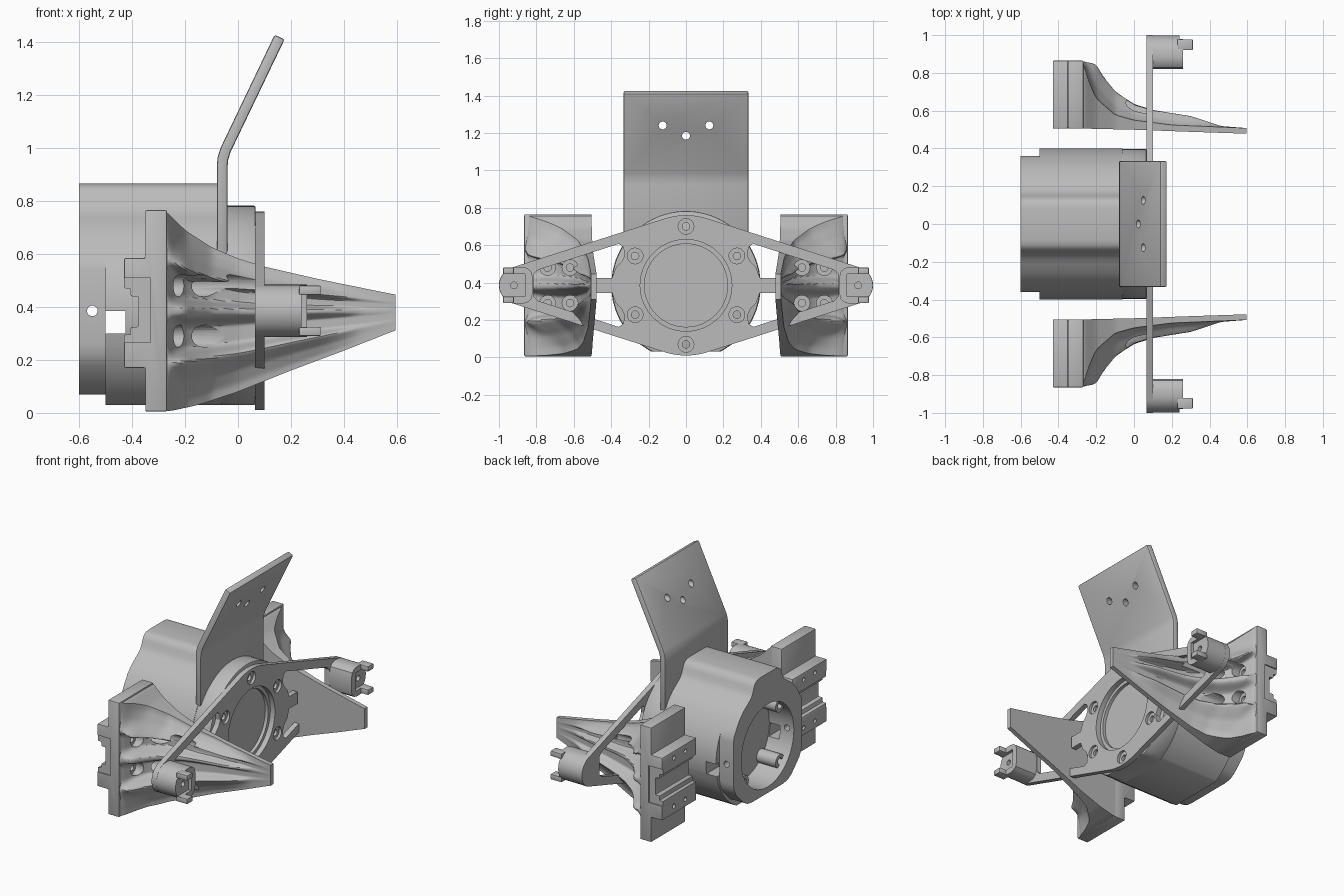
import bpy, bmesh, math

if "Cube" in bpy.data.objects:
    bpy.data.objects.remove(bpy.data.objects["Cube"], do_unlink=True)

GREY = (0.5, 0.5, 0.5, 1)
grey = bpy.data.materials.new("plain grey")
grey.use_nodes = True
grey.diffuse_color = GREY
grey.node_tree.nodes["Principled BSDF"].inputs["Base Color"].default_value = GREY
CZ = 0.385  # height of the main axis
parts = []


def make(name, bm):
    bmesh.ops.recalc_face_normals(bm, faces=bm.faces)
    me = bpy.data.meshes.new(name)
    bm.to_mesh(me)
    bm.free()
    me.materials.append(grey)
    ob = bpy.data.objects.new(name, me)
    bpy.context.collection.objects.link(ob)
    return ob


def prism(name, pts, axis, a, b):
    """Extrude a (y,z) outline along x, or an (x,z) outline along y."""
    bm = bmesh.new()
    put = (lambda p, t: (t, p[0], p[1])) if axis == 'x' else (lambda p, t: (p[0], t, p[1]))
    lo = [bm.verts.new(put(p, a)) for p in pts]
    hi = [bm.verts.new(put(p, b)) for p in pts]
    bm.faces.new(lo)
    bm.faces.new(hi[::-1])
    n = len(pts)
    for i in range(n):
        j = (i + 1) % n
        bm.faces.new((lo[i], lo[j], hi[j], hi[i]))
    return make(name, bm)


def part(*args):
    parts.append(prism(*args))
    return parts[-1]


def circle(cu, cv, r, n=32):
    return [(cu + r * math.cos(2 * math.pi * i / n), cv + r * math.sin(2 * math.pi * i / n)) for i in range(n)]


def rect(u0, v0, u1, v1):
    return [(u0, v0), (u1, v0), (u1, v1), (u0, v1)]


def mirrored(half):
    return half + [(-u, v) for u, v in reversed(half)]


def apply(ob, mod):
    with bpy.context.temp_override(object=ob, active_object=ob):
        bpy.ops.object.modifier_apply(modifier=mod.name)


def cut(ob, pts, axis, a, b):
    tool = prism("cutter", pts, axis, a, b)
    tool.hide_render = True
    m = ob.modifiers.new("cut", 'BOOLEAN')
    m.operation, m.solver, m.object = 'DIFFERENCE', 'EXACT', tool
    apply(ob, m)
    bpy.data.objects.remove(tool, do_unlink=True)


def bevel(ob, w):
    m = ob.modifiers.new("bevel", 'BEVEL')
    m.width, m.segments, m.limit_method, m.angle_limit = w, 2, 'ANGLE', math.radians(40)
    apply(ob, m)


def mirror(ob):
    m = ob.modifiers.new("mirror", 'MIRROR')
    m.use_axis = (False, True, False)
    m.use_mirror_merge = False
    apply(ob, m)


def lerp(table, x):
    for (x0, y0), (x1, y1) in zip(table, table[1:]):
        if x <= x1:
            return y0 + (y1 - y0) * max(0, (x - x0) / (x1 - x0))
    return table[-1][1]


def smooth_lerp(table, x, w):
    return sum(lerp(table, x + k * w) for k in (-1, -0.5, 0, 0.5, 1)) / 5


# Motor housing: a round body with a raised hump flowing into its shoulders
hump = [(0.085, 0.865), (0.112, 0.86), (0.132, 0.847), (0.146, 0.82), (0.157, 0.79), (0.176, 0.762),
        (0.21, 0.738), (0.255, 0.706), (0.3, 0.66), (0.333, 0.607), (0.352, 0.575)]
round_side = [(0.4 * math.cos(a), CZ + 0.4 * math.sin(a)) for a in [math.radians(20 - 8 * k) for k in range(11)]]
housing = part("motor_housing", mirrored(hump + round_side + [(0.184, 0.03)]), 'x', -0.5, -0.06)
cap = part("rear_cap", mirrored(hump + [
    (0.36, 0.54), (0.36, 0.26), (0.352, 0.22), (0.33, 0.18), (0.25, 0.1), (0.21, 0.077), (0.16, 0.07)]),
    'x', -0.6, -0.5)
for ob in (housing, cap):
    cut(ob, circle(0, CZ, 0.275, 48), 'x', -0.7, -0.42)
cut(housing, rect(-0.6, 0.3, -0.425, 0.385), 'y', -0.6, 0.6)
cut(cap, circle(-0.55, CZ, 0.02, 20), 'y', -0.6, 0.6)

# Screw bosses set into the wall of the rear opening
for i in range(4):
    a = math.radians(45 + 90 * i)
    y, z = 0.262 * math.cos(a), CZ + 0.262 * math.sin(a)
    boss = part("rear_boss_%d" % (i + 1), circle(y, z, 0.045, 24), 'x', -0.56, -0.41)
    cut(boss, circle(y, z, 0.022, 16), 'x', -0.7, -0.53)

# Round output flange, flattened underneath
flange = part("output_flange", [(y, max(z, 0.03)) for y, z in circle(0, CZ, 0.397, 96)], 'x', -0.08, 0.066)
bevel(flange, 0.005)
cut(flange, circle(0, CZ, 0.222, 64), 'x', 0.045, 0.2)

# Cross bracket: hull of a big hub and two small ends
ang = math.asin((0.375 - 0.1) / 0.9)
outline = []
for cy, r, a0, a1 in ((0.9, 0.1, -math.pi / 2 + ang, math.pi / 2 - ang),
                      (0, 0.375, math.pi / 2 - ang, math.pi / 2 + ang),
                      (-0.9, 0.1, math.pi / 2 + ang, 1.5 * math.pi - ang),
                      (0, 0.375, 1.5 * math.pi - ang, 1.5 * math.pi + ang)):
    for k in range(17):
        a = a0 + (a1 - a0) * k / 16
        outline.append((cy + r * math.cos(a), CZ + r * math.sin(a)))
bracket = part("cross_bracket", outline, 'x', 0.065, 0.1)
cut(bracket, circle(0, CZ, 0.245, 64), 'x', 0, 0.2)
upper = [(0.48, 0.04), (0.395, 0.04), (0.375, 0.095), (0.345, 0.125), (0.328, 0.16),
         (0.335, 0.205), (0.36, 0.222), (0.79, 0.083), (0.815, 0.06)]
window = [(y, CZ + h) for y, h in upper] + [(y, CZ - h) for y, h in reversed(upper)]
for s in (-1, 1):
    cut(bracket, [(s * y, z) for y, z in window], 'x', 0, 0.2)
bolts = [(0, 0.315), (0, -0.315)] + [(s * 0.272, t * 0.157) for s in (-1, 1) for t in (-1, 1)]
for y, h in bolts:
    cut(bracket, circle(y, CZ + h, 0.042, 24), 'x', 0.083, 0.2)
    cut(bracket, circle(y, CZ + h, 0.02, 16), 'x', 0, 0.2)

# End posts with a pair of prongs
post = part("end_posts", [(0.82, 0.34), (0.828, 0.31), (0.85, 0.292), (0.88, 0.286)] +
            [(0.9 + 0.099 * math.cos(a), CZ + 0.099 * math.sin(a))
             for a in [math.radians(-80 + 10 * k) for k in range(17)]] +
            [(0.88, 0.484), (0.85, 0.478), (0.828, 0.46), (0.82, 0.43)], 'x', 0.09, 0.26)
cut(post, rect(0.86, 0.325, 1.1, 0.445), 'x', 0.24, 0.3)
cut(post, circle(0.92, CZ, 0.018, 16), 'x', 0.2, 0.3)
mirror(post)
for label, z0, z1 in (("upper", 0.445, 0.48), ("lower", 0.29, 0.325)):
    prong = part(label + "_prongs", rect(0.92, z0, 0.978, z1), 'x', 0.23, 0.312)
    bevel(prong, 0.005)
    mirror(prong)

# Bent sensor plate
side = [(-0.08, 0.57), (-0.08, 0.93), (-0.077, 0.965), (-0.066, 1.0), (0.138, 1.427), (0.176, 1.41),
        (-0.028, 0.985), (-0.037, 0.955), (-0.04, 0.925), (-0.04, 0.57)]
sensor = part("sensor_plate", side, 'y', -0.333, 0.333)
bevel(sensor, 0.008)
for y, z in ((-0.125, 1.24), (0.125, 1.24), (0, 1.185)):
    cut(sensor, circle(y, z, 0.021, 20), 'x', -0.3, 0.4)

# Finger mounts: slab with a slotted rail on the rear
mount = part("finger_mounts", [
    (-0.268, 0.005), (-0.35, 0.005), (-0.35, 0.17), (-0.43, 0.17), (-0.43, 0.295), (-0.405, 0.295),
    (-0.405, 0.325), (-0.375, 0.325), (-0.375, 0.44), (-0.405, 0.44), (-0.405, 0.47), (-0.43, 0.47),
    (-0.43, 0.585), (-0.35, 0.585), (-0.35, 0.765), (-0.268, 0.765)], 'y', 0.505, 0.865)
bevel(mount, 0.006)
cut(mount, rect(-0.45, 0.265, -0.33, 0.51), 'y', 0.857, 0.9)

# Finger blades: flared shells with three ridges, narrowing to a thin tip
top = [(-0.3, 0.762), (-0.27, 0.76), (-0.2, 0.69), (-0.1, 0.625), (0, 0.583), (0.1, 0.552), (0.3, 0.506), (0.595, 0.446)]
low = [(-0.3, 0.006), (-0.25, 0.008), (-0.15, 0.03), (0, 0.08), (0.2, 0.16), (0.4, 0.235), (0.595, 0.312)]
inner = [(-0.3, 0.506), (0, 0.499), (0.3, 0.488), (0.595, 0.478)]
thin = [(-0.3, 0.355), (-0.265, 0.34), (-0.24, 0.25), (-0.2, 0.16), (-0.1, 0.075), (0, 0.05), (0.2, 0.032), (0.595, 0.03)]
thick = [(-0.3, 0.357), (-0.2, 0.357), (-0.17, 0.3), (-0.1, 0.21), (0, 0.143), (0.1, 0.113), (0.3, 0.087),
         (0.4, 0.056), (0.46, 0.036), (0.595, 0.03)]
rib = [(0, 0.9), (0.06, 0.9), (0.15, 0.12), (0.4, 0.12), (0.5, 0.95), (0.54, 0.95), (0.72, 0.35), (0.9, 0.05), (1, 0)]
NX, NZ = 60, 80
bm = bmesh.new()
rings = []
for i in range(NX + 1):
    x = -0.29 + 0.885 * (i / NX) ** 1.3
    zt, zb, yi = smooth_lerp(top, x, 0.012), smooth_lerp(low, x, 0.012), lerp(inner, x)
    a, b = smooth_lerp(thin, x, 0.012), smooth_lerp(thick, x, 0.012)
    ring = []
    for j in range(NZ + 1):
        z = zb + (zt - zb) * j / NZ
        edge = zt if z > CZ else zb
        w = smooth_lerp(rib, (z - CZ) / (edge - CZ), 0.03)
        ring.append(bm.verts.new((x, min(yi + a + (b - a) * w, 0.864), z)))
    ring += [bm.verts.new((x, yi, zt)), bm.verts.new((x, yi, zb))]
    rings.append(ring)
for r0, r1 in zip(rings, rings[1:]):
    for j in range(len(r0)):
        k = (j + 1) % len(r0)
        bm.faces.new((r0[j], r0[k], r1[k], r1[j]))
bm.faces.new(rings[0])
bm.faces.new(rings[-1][::-1])
blade = make("finger_blades", bm)
parts.append(blade)

# Blind screw bores in the blades and small holes in the rails
for y in (0.62, 0.74):
    for z in (0.48, 0.29):
        cut(blade, circle(y, z, 0.042, 24), 'x', -0.262, 0.1)
        for ob in (blade, mount):
            cut(ob, circle(y, z, 0.02, 16), 'x', -0.31, 0.0)
    for z in (0.54, 0.22):
        cut(mount, circle(y, z, 0.014, 16), 'x', -0.5, -0.38)
for ob in (mount, blade):
    mirror(ob)

# Smooth the curved surfaces, keep hard edges
for ob in parts:
    bpy.ops.object.select_all(action='DESELECT')
    ob.select_set(True)
    bpy.context.view_layer.objects.active = ob
    bpy.ops.object.shade_smooth_by_angle(angle=math.radians(32))
